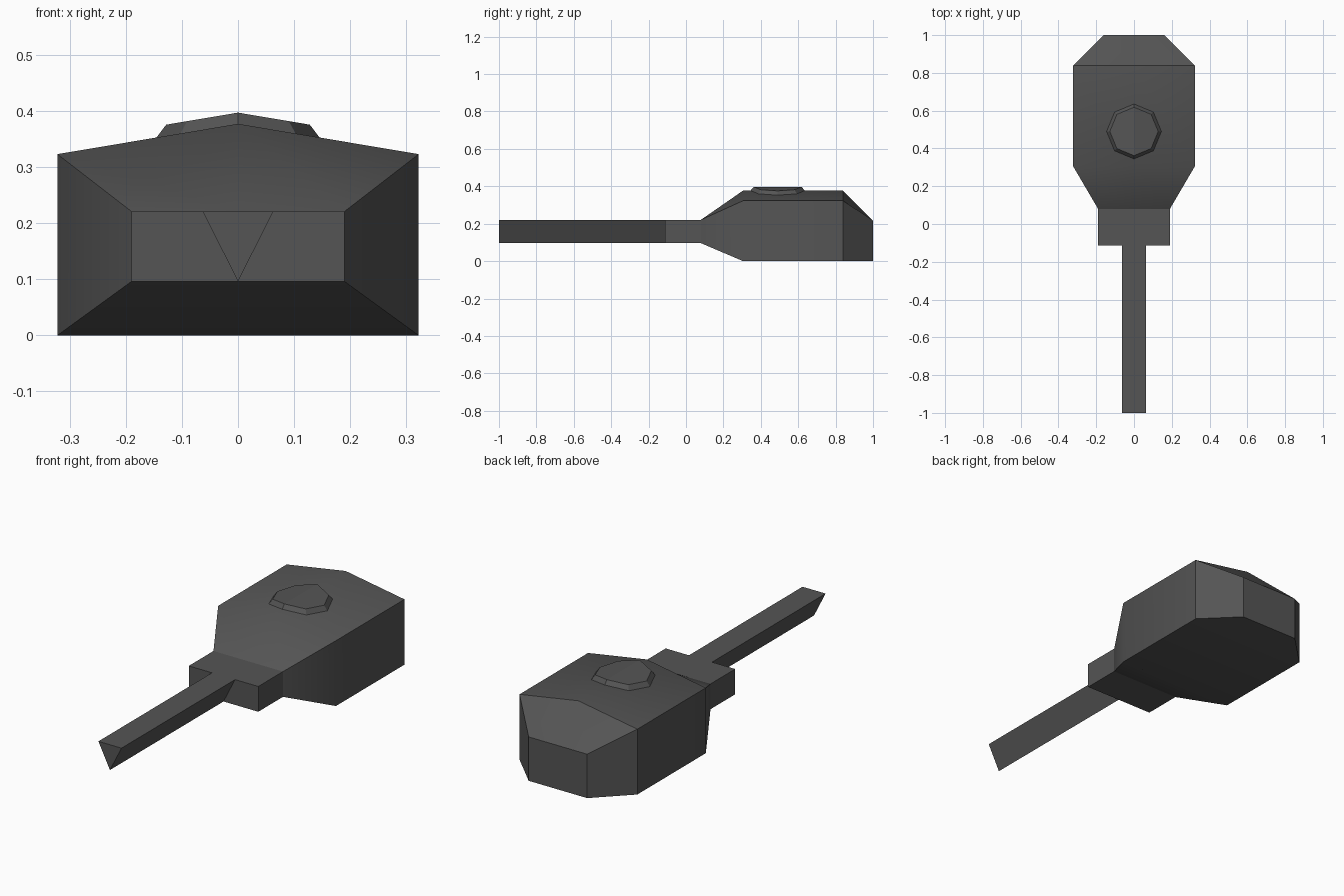
import bpy, bmesh, math

if "Cube" in bpy.data.objects:
    bpy.data.objects.remove(bpy.data.objects["Cube"])

steel = bpy.data.materials.new("dark_grey")
steel.diffuse_color = (0.09, 0.09, 0.09, 1)
steel.use_nodes = True
steel.node_tree.nodes["Principled BSDF"].inputs["Base Color"].default_value = steel.diffuse_color


def loft(name, rings, smooth=0):
    """Skin a list of equal-length rings and cap both ends."""
    bm = bmesh.new()
    loops = [[bm.verts.new(p) for p in ring] for ring in rings]
    n = len(loops[0])
    for a, b in zip(loops, loops[1:]):
        for i in range(n):
            j = (i + 1) % n
            bm.faces.new((a[i], a[j], b[j], b[i]))
    bm.faces.new(loops[0])
    bm.faces.new(loops[-1])
    bmesh.ops.recalc_face_normals(bm, faces=bm.faces)
    mesh = bpy.data.meshes.new(name)
    bm.to_mesh(mesh)
    bm.free()
    mesh.materials.append(steel)
    ob = bpy.data.objects.new(name, mesh)
    bpy.context.collection.objects.link(ob)
    if smooth:
        bpy.ops.object.select_all(action='DESELECT')
        ob.select_set(True)
        bpy.context.view_layer.objects.active = ob
        bpy.ops.object.shade_smooth_by_angle(angle=math.radians(smooth))
    return ob


def section(y, half, low, side, ridge):
    """House-shaped cross-section across the turret."""
    return [(-half, y, low), (half, y, low), (half, y, side),
            (0, y, ridge), (-half, y, side)]


# Turret shell: tapered nose, ridged roof, chamfered rear
loft("turret_body", [
    section(0.08, 0.19, 0.096, 0.221, 0.221),
    section(0.305, 0.322, 0, 0.323, 0.377),
    section(0.84, 0.322, 0, 0.323, 0.377),
    section(1.0, 0.16, 0, 0.217, 0.217)], smooth=40)

# Gun mantlet block
loft("mantlet", [section(y, 0.19, 0.096, 0.221, 0.221) for y in (-0.113, 0.08)])

# Three-sided barrel
loft("barrel", [[(-0.063, y, 0.221), (0, y, 0.096), (0.063, y, 0.221)]
                for y in (-1, -0.113)])


# Eight-sided hatch that follows the roof slope
def hatch_ring(radius, lift):
    ring = []
    for i in range(8):
        a = i * math.pi / 4
        x = radius * math.cos(a)
        ring.append((x, 0.49 + radius * math.sin(a), 0.377 - 0.168 * abs(x) + lift))
    return ring


hatch = loft("roof_hatch", [hatch_ring(0.147, -0.002), hatch_ring(0.128, 0.02)])

# Split the hatch top along the roof ridge
bm = bmesh.new()
bm.from_mesh(hatch.data)
ridge = [v for v in bm.verts if abs(v.co.x) < 1e-4]
for top in (True, False):
    pair = [v for v in ridge if (v.co.z > 0.385) == top]
    bmesh.ops.connect_verts(bm, verts=pair)
bm.to_mesh(hatch.data)
bm.free()
